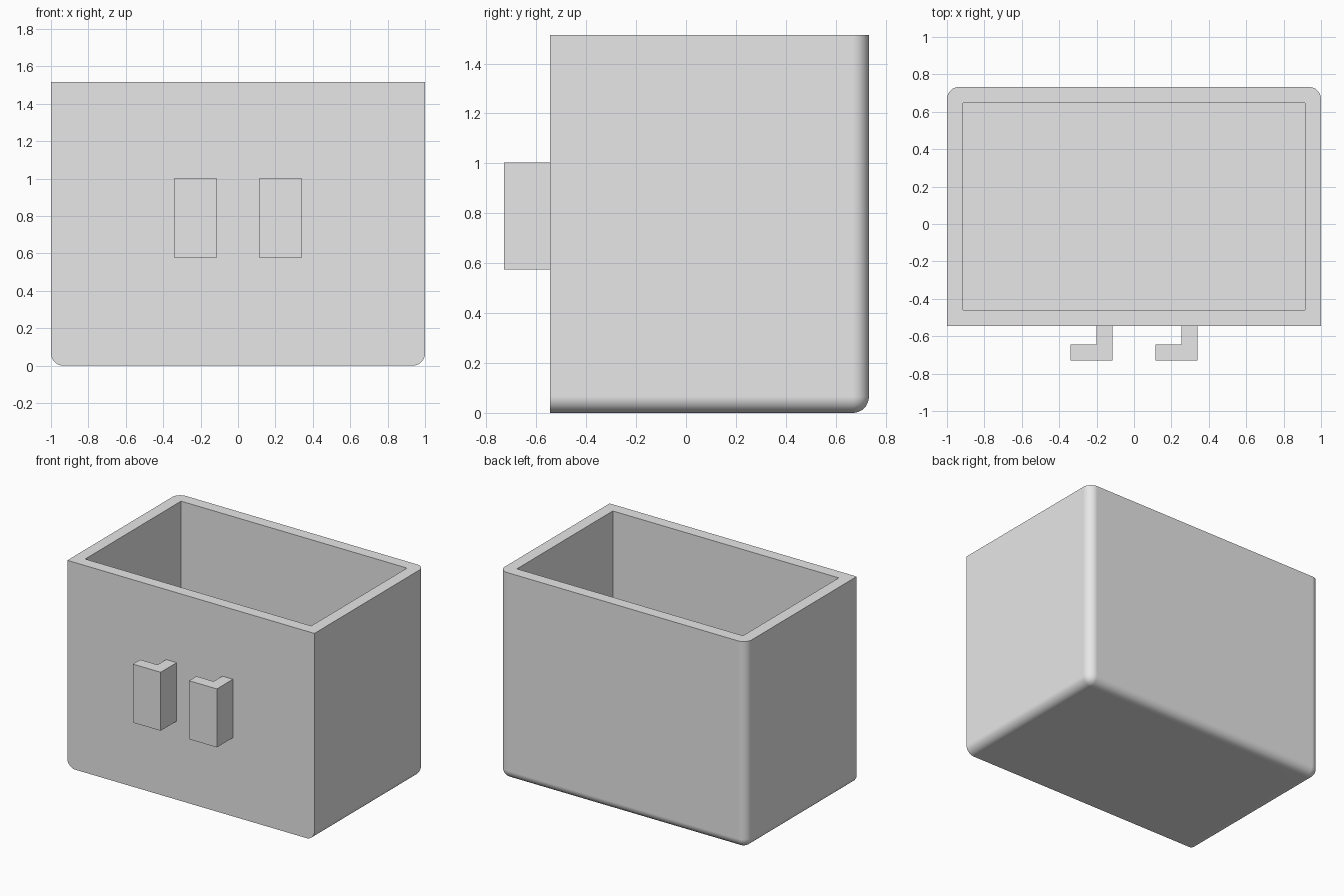
import bpy
import bmesh
from mathutils import Vector

default_cube = bpy.data.objects.get("Cube")
if default_cube:
    bpy.data.objects.remove(default_cube, do_unlink=True)

# Single plain grey material
GREY = (0.8, 0.8, 0.8, 1.0)
grey = bpy.data.materials.new("plain_grey")
grey.use_nodes = True
grey.diffuse_color = GREY
grey.node_tree.nodes["Principled BSDF"].inputs["Base Color"].default_value = GREY

FRONT, BACK, TOP = -0.545, 0.733, 1.515
WALL, RADIUS = 0.085, 0.065


def add_object(name, bm):
    bmesh.ops.recalc_face_normals(bm, faces=bm.faces)
    mesh = bpy.data.meshes.new(name)
    bm.to_mesh(mesh)
    bm.free()
    mesh.materials.append(grey)
    obj = bpy.data.objects.new(name, mesh)
    bpy.context.collection.objects.link(obj)
    return obj


def box(low, high):
    bm = bmesh.new()
    bmesh.ops.create_cube(bm, size=1)
    low, high = Vector(low), Vector(high)
    for v in bm.verts:
        v.co = (low + high) / 2 + v.co * (high - low)
    return bm


# Outer block: round every edge that touches neither the front nor the rim
bm = box((-1, FRONT, 0), (1, BACK, TOP))


def is_rounded(edge):
    a, b = (v.co for v in edge.verts)
    on_front = max(a.y, b.y) < FRONT + 0.01
    on_rim = min(a.z, b.z) > TOP - 0.01
    return not (on_front or on_rim)


bmesh.ops.bevel(bm, geom=[e for e in bm.edges if is_rounded(e)], offset=RADIUS,
                offset_type='OFFSET', segments=10, profile=0.5, affect='EDGES')
bin_body = add_object("bin_body", bm)

# Square-cornered cavity, open at the top
cavity = add_object("cavity_cutter", box((WALL - 1, FRONT + WALL, WALL),
                                         (1 - WALL, BACK - WALL, TOP + 0.2)))
cavity.hide_render = True

bpy.ops.object.select_all(action='DESELECT')
bpy.context.view_layer.objects.active = bin_body
bin_body.select_set(True)
cut = bin_body.modifiers.new("hollow", 'BOOLEAN')
cut.operation, cut.solver, cut.object = 'DIFFERENCE', 'EXACT', cavity
bpy.ops.object.modifier_apply(modifier=cut.name)
bpy.data.objects.remove(cavity, do_unlink=True)

# Smooth rounded edges with flat walls
bpy.ops.object.shade_smooth_by_angle()
weighted = bin_body.modifiers.new("flat_walls", 'WEIGHTED_NORMAL')
weighted.keep_sharp = True


# L-shaped hooks, each extruded upward from its plan outline
def add_hook(name, x):
    bm = bmesh.new()
    lip, arm = -0.73, -0.645
    outline = [(0, lip), (0.225, lip), (0.225, FRONT),
               (0.14, FRONT), (0.14, arm), (0, arm)]
    face = bm.faces.new([bm.verts.new((x + px, py, 0.575)) for px, py in outline])
    new = bmesh.ops.extrude_face_region(bm, geom=[face])["geom"]
    bmesh.ops.translate(bm, vec=(0, 0, 0.428),
                        verts=[g for g in new if isinstance(g, bmesh.types.BMVert)])
    add_object(name, bm)


add_hook("right_hook", -0.34)
add_hook("left_hook", 0.115)
